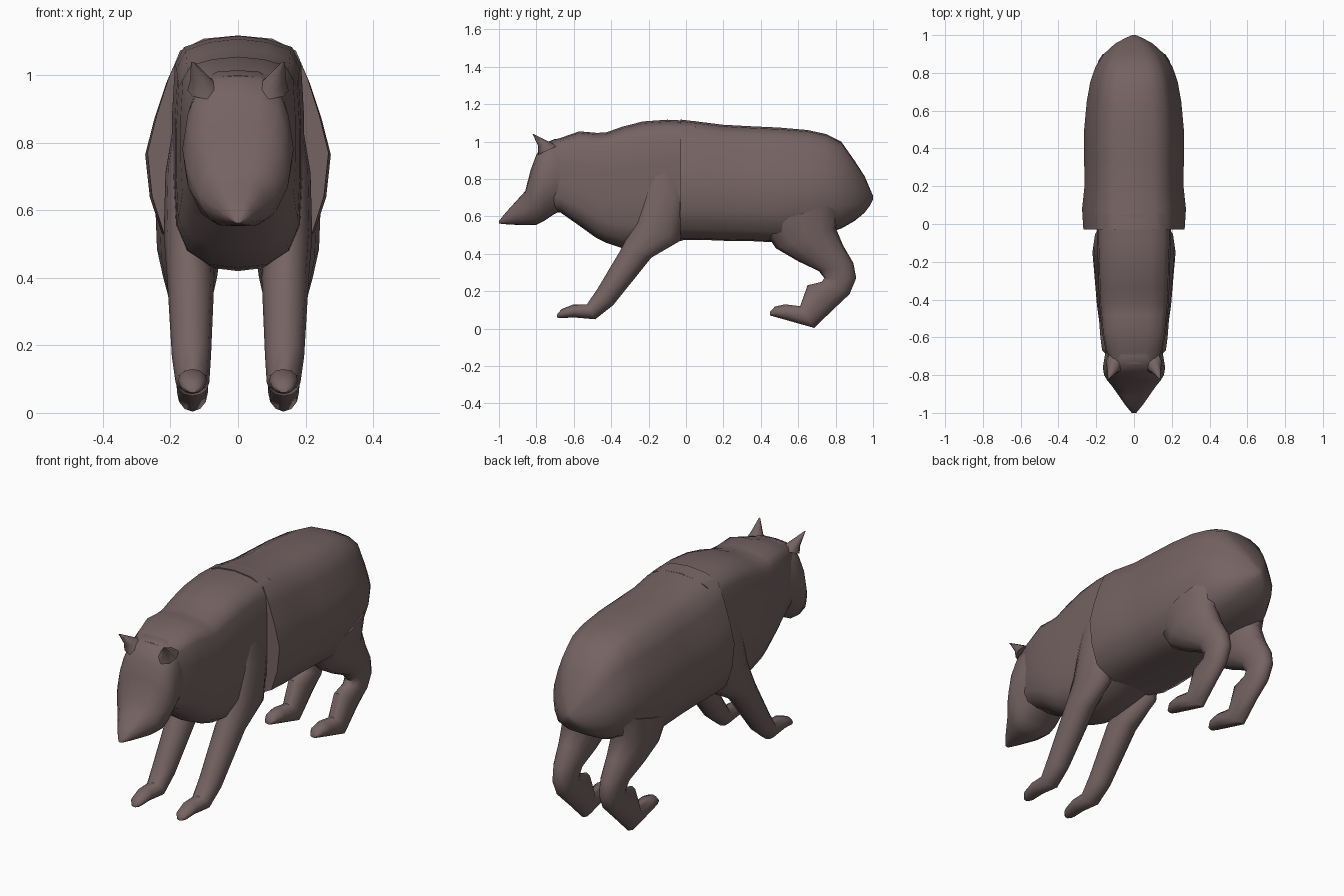
import bpy, bmesh, math
from mathutils import Vector

fur = bpy.data.materials.new("brown_grey_fur")
fur.diffuse_color = (0.18, 0.125, 0.125, 1)


def loft(name, rings):
    """Skin a list of closed rings, cap both ends, shade smooth."""
    bm = bmesh.new()
    vs = [[bm.verts.new(p) for p in r] for r in rings]
    n = len(vs[0])
    for a, b in zip(vs, vs[1:]):
        for i in range(n):
            j = (i + 1) % n
            bm.faces.new((a[i], a[j], b[j], b[i]))
    bm.faces.new(vs[0])
    bm.faces.new(vs[-1])
    bmesh.ops.recalc_face_normals(bm, faces=bm.faces)
    me = bpy.data.meshes.new(name)
    bm.to_mesh(me)
    bm.free()
    ob = bpy.data.objects.new(name, me)
    bpy.context.collection.objects.link(ob)
    me.materials.append(fur)
    bpy.ops.object.select_all(action='DESELECT')
    ob.select_set(True)
    bpy.context.view_layer.objects.active = ob
    bpy.ops.object.shade_smooth_by_angle(angle=math.radians(50))
    return ob


def section(y, zb, zt, w, half):
    """Upright cross-section from a half profile of (width, height) fractions."""
    full = half + [(-x, z) for x, z in reversed(half[1:-1])]
    return [(x * w, y, zb + z * (zt - zb)) for x, z in full]


def body(name, rings, half):
    return loft(name, [section(*r, half) for r in rings])


def limb(name, rings, side, n=12):
    """Each ring: front edge y,z, rear edge y,z, centre x, half width."""
    out = []
    for yf, zf, yr, zr, xc, w in rings:
        f, r = Vector((0, yf, zf)), Vector((0, yr, zr))
        c, h = (f + r) / 2, (f - r) / 2
        out.append([c + h * math.cos(t) + Vector((side * xc + w * math.sin(t), 0, 0))
                    for t in (2 * math.pi * i / n for i in range(n))])
    return loft(name, out)


# Torso, widest at mid height
torso_half = [(0, 1), (.38, .985), (.64, .93), (.77, .8), (.9, .63), (1, .46),
              (.95, .26), (.82, .09), (.45, .01), (0, 0)]
body("torso", [
    (-.03, .475, 1.118, .268), (.08, .475, 1.105, .275), (.2, .47, 1.09, .262),
    (.35, .468, 1.082, .264), (.5, .46, 1.075, .264), (.65, .48, 1.062, .25),
    (.75, .51, 1.04, .232), (.83, .535, 1.0, .205), (.9, .575, .9, .16),
    (.955, .62, .815, .1), (.985, .66, .745, .045), (1.0, .69, .71, .01)], torso_half)

# Chest and neck, boxier with a rounded underside
chest_half = [(0, 1), (.45, .985), (.82, .95), (.96, .87), (1, .65), (1, .4),
              (.97, .2), (.8, .08), (.45, .015), (0, 0)]
body("chest_and_neck", [
    (-.74, .63, 1.0, .125), (-.67, .62, 1.02, .15), (-.57, .55, 1.055, .17),
    (-.48, .485, 1.047, .178), (-.43, .46, 1.048, .183), (-.34, .43, 1.08, .187),
    (-.23, .42, 1.108, .19), (-.1, .45, 1.117, .195), (.05, .49, 1.11, .195)], chest_half)

# Head tapering to a pointed snout
head_half = [(0, 1), (.4, .99), (.72, .92), (.9, .75), (1, .5), (.93, .3),
             (.7, .1), (.4, .01), (0, 0)]
body("head", [
    (-1.0, .562, .575, .012), (-.96, .558, .625, .045), (-.91, .555, .68, .08),
    (-.86, .553, .735, .115), (-.83, .553, .85, .14), (-.80, .555, .93, .158),
    (-.76, .575, .99, .165), (-.70, .615, 1.015, .155), (-.62, .65, 1.0, .14)], head_half)

front_leg = [
    (-.69, .075, -.69, .06, .135, .015), (-.665, .105, -.67, .056, .135, .034),
    (-.6, .13, -.6, .06, .135, .043), (-.53, .13, -.485, .05, .135, .05),
    (-.475, .21, -.39, .125, .138, .058), (-.35, .42, -.185, .38, .14, .07),
    (-.27, .58, -.03, .47, .15, .07), (-.23, .74, 0, .68, .155, .06),
    (-.2, .9, -.02, .88, .145, .04)]
back_leg = [
    (.45, .09, .45, .07, .135, .02), (.475, .118, .48, .062, .135, .036),
    (.53, .13, .54, .045, .135, .044), (.61, .12, .685, .004, .135, .046),
    (.65, .232, .79, .105, .135, .05), (.725, .25, .875, .185, .137, .053),
    (.74, .27, .91, .27, .138, .056), (.71, .308, .895, .35, .14, .062),
    (.6, .36, .84, .445, .142, .08), (.48, .43, .8, .54, .145, .095),
    (.4, .55, .84, .68, .145, .1)]
# Ear rings: front edge, rear edge, centre x, half width
ear = [(-.79, .93, -.68, .98, .095, .055), (-.79, .975, -.735, 1.0, .11, .032),
       (-.82, 1.04, -.815, 1.04, .135, .004)]

for label, side in (("left", 1), ("right", -1)):
    limb("front_leg_" + label, front_leg, side)
    limb("back_leg_" + label, back_leg, side)
    limb("ear_" + label, ear, side, 8)
